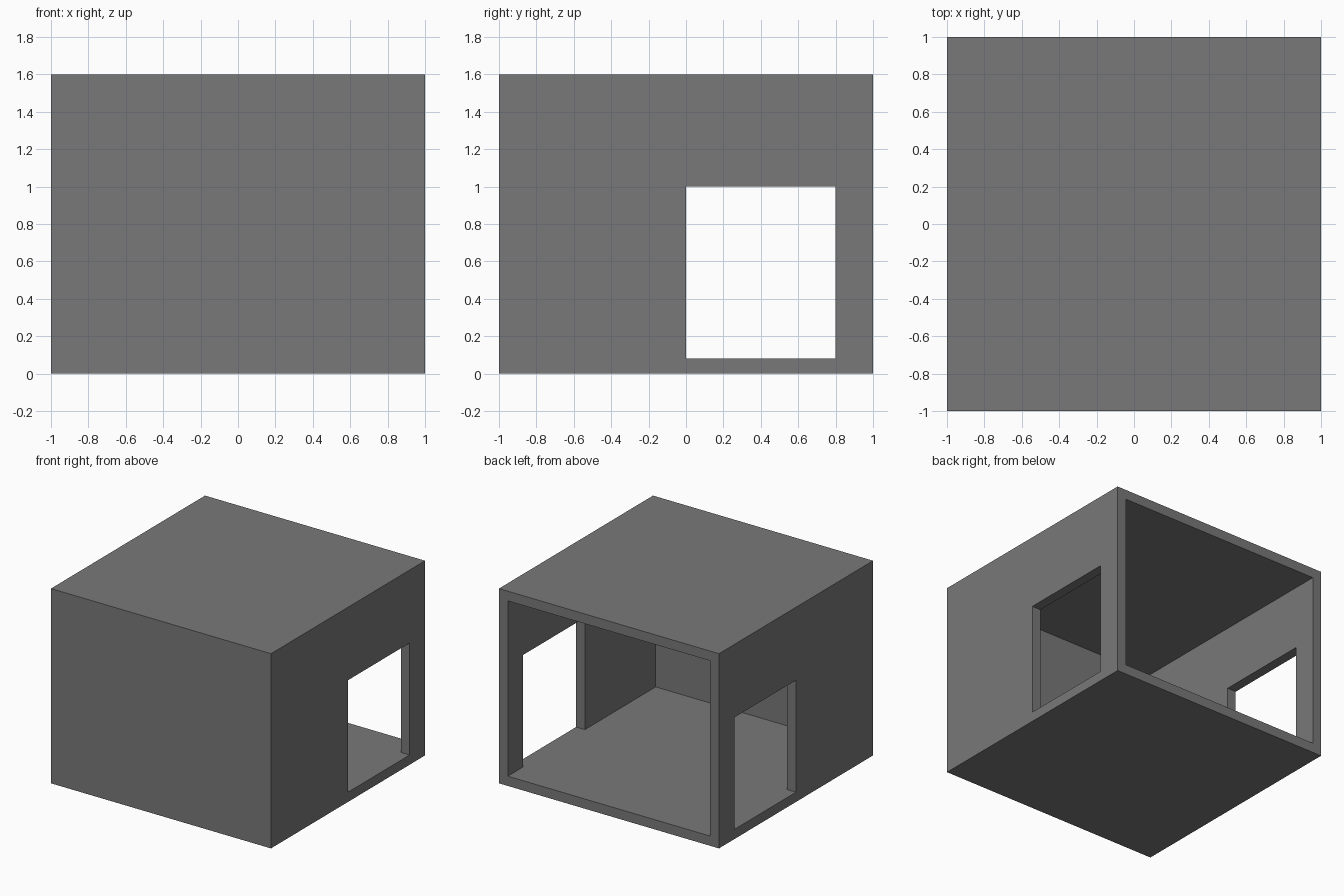
import bpy

if "Cube" in bpy.data.objects:
    bpy.data.objects.remove(bpy.data.objects["Cube"])

WALL = 0.08          # shell thickness
HEIGHT = 1.6

grey = bpy.data.materials.new("mid_grey")
grey.diffuse_color = (0.19, 0.19, 0.19, 1.0)
grey.use_nodes = True
grey.node_tree.nodes["Principled BSDF"].inputs["Base Color"].default_value = grey.diffuse_color


def box(name, lo, hi):
    """Box between two opposite corners, with the scale baked into the mesh."""
    bpy.ops.mesh.primitive_cube_add(size=1)
    ob = bpy.context.object
    ob.name = name
    for v in ob.data.vertices:
        v.co = [(a + b) / 2 + c * (b - a) for a, b, c in zip(lo, hi, v.co)]
    ob.data.materials.append(grey)
    return ob


def cut(target, cutter):
    """Subtract the cutter from the target, then discard the cutter."""
    mod = target.modifiers.new("cut", 'BOOLEAN')
    mod.operation = 'DIFFERENCE'
    mod.solver = 'EXACT'
    mod.object = cutter
    bpy.context.view_layer.objects.active = target
    bpy.ops.object.modifier_apply(modifier=mod.name)
    bpy.data.objects.remove(cutter)


# Outer block of the room
shell = box("room_shell", (-1, -1, 0), (1, 1, HEIGHT))

# Interior, open at the back
cut(shell, box("interior_cutter", (-1 + WALL, -1 + WALL, WALL),
               (1 - WALL, 1.2, HEIGHT - WALL)))

# Doorways through both side walls, level with the floor
cut(shell, box("doorway_cutter", (-1.2, 0, WALL), (1.2, 0.8, 1.0)))
